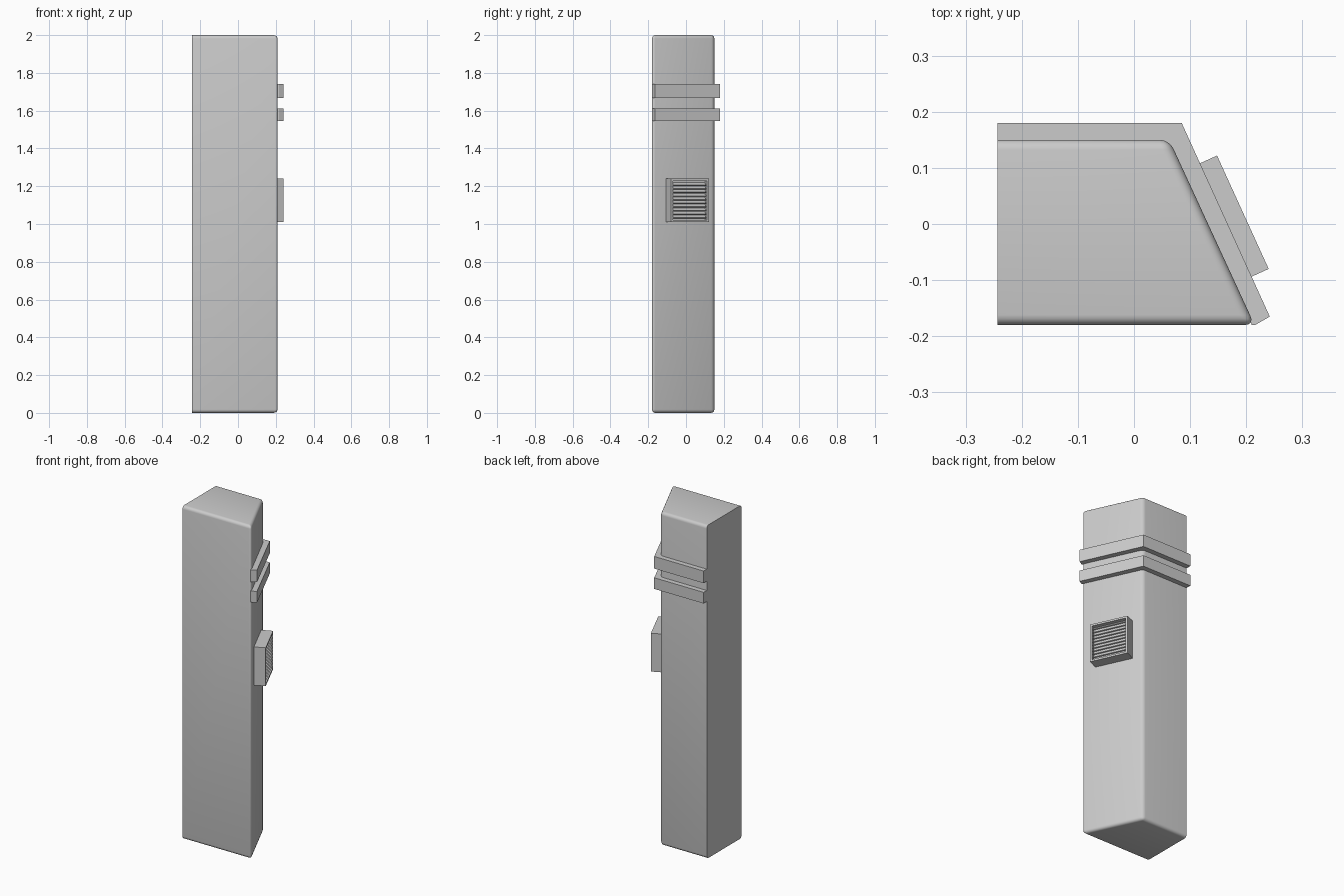
import bpy, bmesh
from math import radians
from mathutils import Matrix, Vector

if "Cube" in bpy.data.objects:
    bpy.data.objects.remove(bpy.data.objects["Cube"])


def finish(bm, name, smooth=None):
    bmesh.ops.recalc_face_normals(bm, faces=bm.faces)
    mesh = bpy.data.meshes.new(name)
    bm.to_mesh(mesh)
    bm.free()
    ob = bpy.data.objects.new(name, mesh)
    bpy.context.collection.objects.link(ob)
    if smooth:
        bpy.ops.object.select_all(action='DESELECT')
        ob.select_set(True)
        bpy.context.view_layer.objects.active = ob
        bpy.ops.object.shade_smooth_by_angle(angle=radians(smooth))
    return ob


def prism(outline, z0, z1):
    bm = bmesh.new()
    base = bm.faces.new([bm.verts.new((x, y, z0)) for x, y in outline])
    ext = bmesh.ops.extrude_face_region(bm, geom=[base], use_keep_orig=True)
    for v in ext['geom']:
        if isinstance(v, bmesh.types.BMVert):
            v.co.z = z1
    bmesh.ops.recalc_face_normals(bm, faces=bm.faces)
    return bm


# Pillar with a slanted right side; edges of the flat left side stay sharp
LEFT = -0.243
bm = prism([(LEFT, -0.18), (0.215, -0.18), (0.063, 0.15), (LEFT, 0.15)], 0, 2)
edges = [e for e in bm.edges if not all(v.co.x < LEFT + 0.001 for v in e.verts)]
bmesh.ops.bevel(bm, geom=edges, offset=0.018, segments=4, profile=0.5,
                affect='EDGES')
finish(bm, "pillar", 40)

# Two bands wrapping the back and the slanted side
band = [(LEFT, 0.145), (0.06, 0.145), (0.21, -0.18), (0.216, -0.18),
        (0.242, -0.165), (0.085, 0.18), (LEFT, 0.18)]
for name, z0, z1 in (("upper_band", 1.667, 1.74), ("lower_band", 1.545, 1.612)):
    finish(prism(band, z0, z1), name)

# Vent housing on the slanted side: local x along the side, y outwards
place = Matrix.Translation((0.194, 0.021, 0)) @ Matrix.Rotation(radians(-65.5), 4, 'Z')
bm = prism([(-0.111, -0.068), (0.111, -0.068), (0.111, 0), (-0.111, 0)], 1.01, 1.24)
face = max(bm.faces, key=lambda f: f.calc_center_median().y)
bmesh.ops.inset_region(bm, faces=[face], thickness=0.016)
bmesh.ops.inset_region(bm, faces=[face], thickness=0.0005, depth=-0.025)
finish(bm, "vent_housing").matrix_world = place

# Tilted slats inside the vent
bm = bmesh.new()
count = 10
for i in range(count):
    z = 1.029 + (i + 0.5) * 0.192 / count
    m = (Matrix.Translation((0, -0.013, z)) @ Matrix.Rotation(radians(-35), 4, 'X')
         @ Matrix.Diagonal((0.19, 0.024, 0.005, 1)))
    bmesh.ops.create_cube(bm, size=1, matrix=m)
finish(bm, "vent_slats").matrix_world = place
